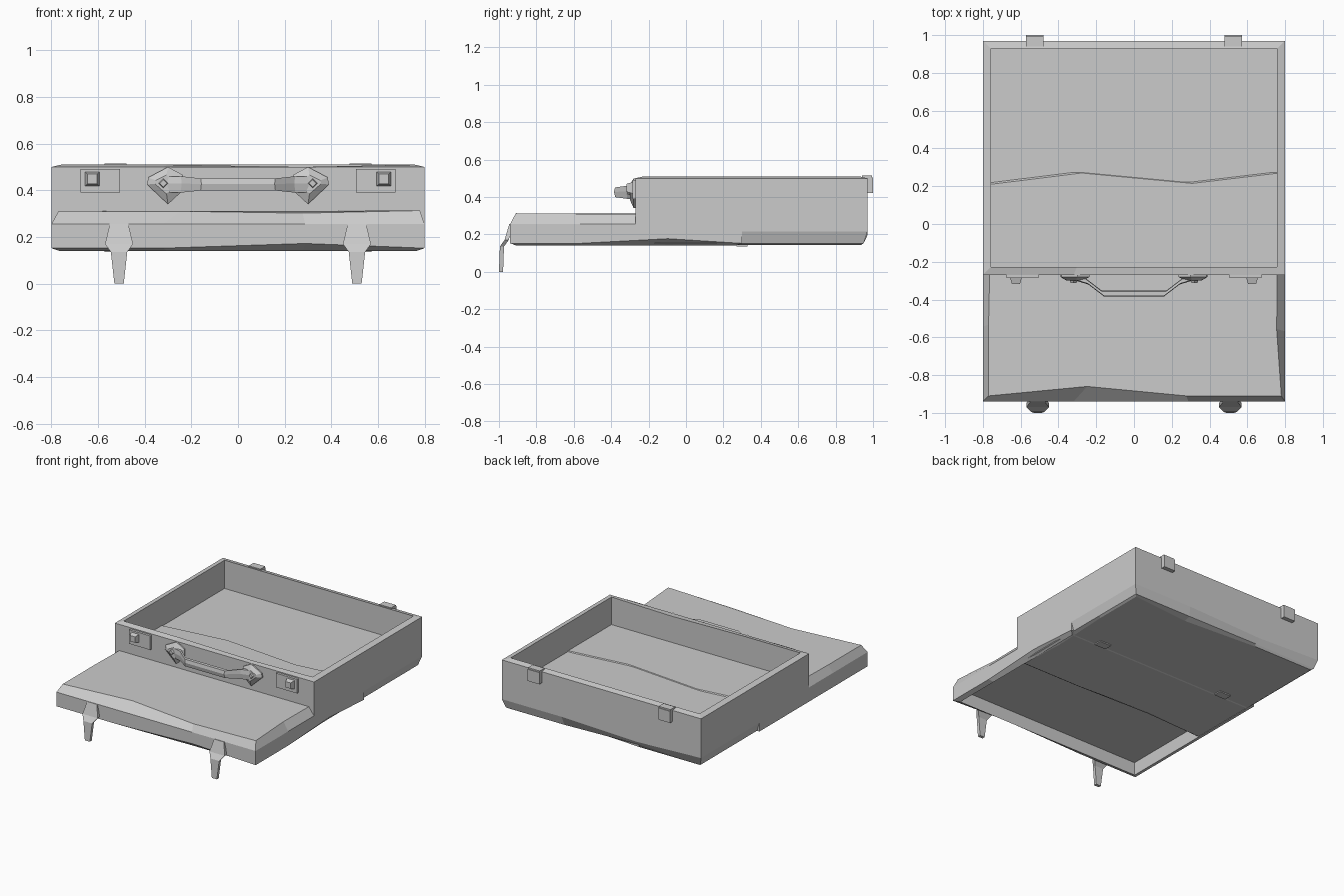
import bpy, bmesh

old = bpy.data.objects.get("Cube")
if old:
    bpy.data.objects.remove(old, do_unlink=True)

grey = bpy.data.materials.new("plain_grey")
grey.use_nodes = True
grey.diffuse_color = (0.6, 0.6, 0.6, 1)
grey.node_tree.nodes["Principled BSDF"].inputs["Base Color"].default_value = (0.6, 0.6, 0.6, 1)


def loft(name, rings):
    """Skin a stack of matching point rings and cap both ends."""
    bm = bmesh.new()
    loops = [[bm.verts.new(p) for p in ring] for ring in rings]
    n = len(loops[0])
    for a, b in zip(loops, loops[1:]):
        for i in range(n):
            j = (i + 1) % n
            bm.faces.new((a[i], a[j], b[j], b[i]))
    bm.faces.new(loops[0][::-1])
    bm.faces.new(loops[-1])
    bmesh.ops.recalc_face_normals(bm, faces=bm.faces)
    mesh = bpy.data.meshes.new(name)
    bm.to_mesh(mesh)
    bm.free()
    mesh.materials.append(grey)
    ob = bpy.data.objects.new(name, mesh)
    bpy.context.collection.objects.link(ob)
    return ob


def case_ring(y0, y1, inset, z, wear=None):
    """Rectangular ring with three points per side; wear shifts single points."""
    x, a, b = 0.8 - inset, y0 + inset, y1 - inset
    corners = [(-x, a), (x, a), (x, b), (-x, b)]
    pts = []
    for i, (px, py) in enumerate(corners):
        qx, qy = corners[(i + 1) % 4]
        for t in (0, 0.3, 0.68):
            pts.append([px + (qx - px) * t, py + (qy - py) * t, z])
    for i, shift in (wear or {}).items():
        pts[i] = [p + s for p, s in zip(pts[i], shift)]
    return pts


def box_ring(x, hx, z0, z1, y):
    return [(x - hx, y, z0), (x + hx, y, z0), (x + hx, y, z1), (x - hx, y, z1)]


def box(name, x, hx, y0, y1, z0, z1, inset=0):
    """Block running along y, optionally tapered towards y1."""
    return loft(name, [box_ring(x, hx, z0, z1, y0),
                       box_ring(x, hx - inset, z0 + inset, z1 - inset, y1)])


# Open tray: bottom, chamfer, wall, rim, inner wall, floor
F, B = -0.27, 0.97
loft("tray", [
    case_ring(F, B, 0.035, 0.143, {1: (0, 0.03, 0), 7: (0, -0.04, 0), 4: (-0.02, 0, 0)}),
    case_ring(F, B, 0.02, 0.152, {1: (0, 0.02, 0), 8: (0, -0.01, 0.01)}),
    case_ring(F, B, 0, 0.215, {8: (0, 0, -0.02)}),
    case_ring(F, B, 0, 0.5),
    case_ring(F, B, 0.042, 0.51, {2: (0, 0, -0.01)}),
    case_ring(F, B, 0.042, 0.305)])

# Upside-down lid pushed under the tray
F, B = -0.94, 0.30
loft("lid", [
    case_ring(F, B, 0.03, 0.31, {1: (0.06, 0.05, 0), 2: (0, 0, -0.008), 3: (0.01, 0, 0.003),
                                 4: (-0.015, 0, 0), 5: (-0.01, 0, 0), 7: (0, -0.055, 0),
                                 9: (0.01, -0.06, 0), 10: (0.01, 0, 0), 11: (0, 0, 0)}),
    case_ring(F, B, 0, 0.255),
    case_ring(F, B, 0, 0.152, {2: (0, 0, 0.02), 5: (0, 0, 0.025)}),
    case_ring(F, B, 0.035, 0.14),
    case_ring(F, B, 0.042, 0.23)])

# Handle grip swept along a bent path with a six-sided section
path = [(-0.31, -0.285), (-0.25, -0.303), (-0.165, -0.368),
        (0.165, -0.368), (0.25, -0.303), (0.31, -0.285)]
section = [(-0.6, -1), (0.6, -1), (1, 0.1), (0.7, 1), (-0.7, 1), (-1, 0.1)]
rings = []
for x, y in path:
    grow = 1.35 if abs(x) > 0.2 else 1
    rings.append([(x + v * 0.008 * (1 if x > 0 else -1), y + v * 0.017,
                   0.425 + w * 0.026 * grow) for v, w in section])
loft("handle_grip", rings)

outline = [(0.39, 0.425), (0.3, 0.34), (0.235, 0.4), (0.235, 0.465), (0.3, 0.5), (0.385, 0.455)]
trapezoids = [(0.04, -0.945, 0.255), (0.06, -0.97, 0.17), (0.035, -0.995, 0.135), (0.02, -1.0, 0.0)]

for s, side in ((1, "left"), (-1, "right")):
    # Faceted handle bracket with diamond bolt
    loft("handle_bracket_" + side, [
        [(s * x, -0.265, z) for x, z in outline],
        [(s * x, -0.28, z) for x, z in outline],
        [(s * (0.315 + (x - 0.315) * 0.55), -0.3, 0.43 + (z - 0.43) * 0.5) for x, z in outline]])
    d = 0.022
    loft("bracket_bolt_" + side, [
        [(s * 0.32 + d * k, y, 0.43), (s * 0.32, y, 0.43 - d * k),
         (s * 0.32 - d * k, y, 0.43), (s * 0.32, y, 0.43 + d * k)]
        for y, k in ((-0.295, 1), (-0.312, 0.7))])

    # Latch plate and its stud
    box("latch_plate_" + side, s * 0.59, 0.085, -0.265, -0.287, 0.39, 0.492)
    box("latch_stud_" + side, s * 0.625, 0.031, -0.285, -0.318, 0.418, 0.48, 0.01)

    # Hanging hasp on the lid
    loft("hasp_" + side, [
        [(s * 0.51 - h, y, z), (s * 0.51 + h, y, z),
         (s * 0.51 + h, y + 0.022, z), (s * 0.51 - h, y + 0.022, z)]
        for h, y, z in trapezoids])

    # Hinge leaves on the tray and on the lid
    box("tray_hinge_" + side, s * 0.525, 0.047, 0.96, 1.0, 0.42, 0.505)
    box("tray_hinge_cap_" + side, s * 0.525, 0.047, 0.94, 0.995, 0.5, 0.515)
    box("lid_hinge_" + side, s * 0.525, 0.047, 0.27, 0.33, 0.135, 0.22)
